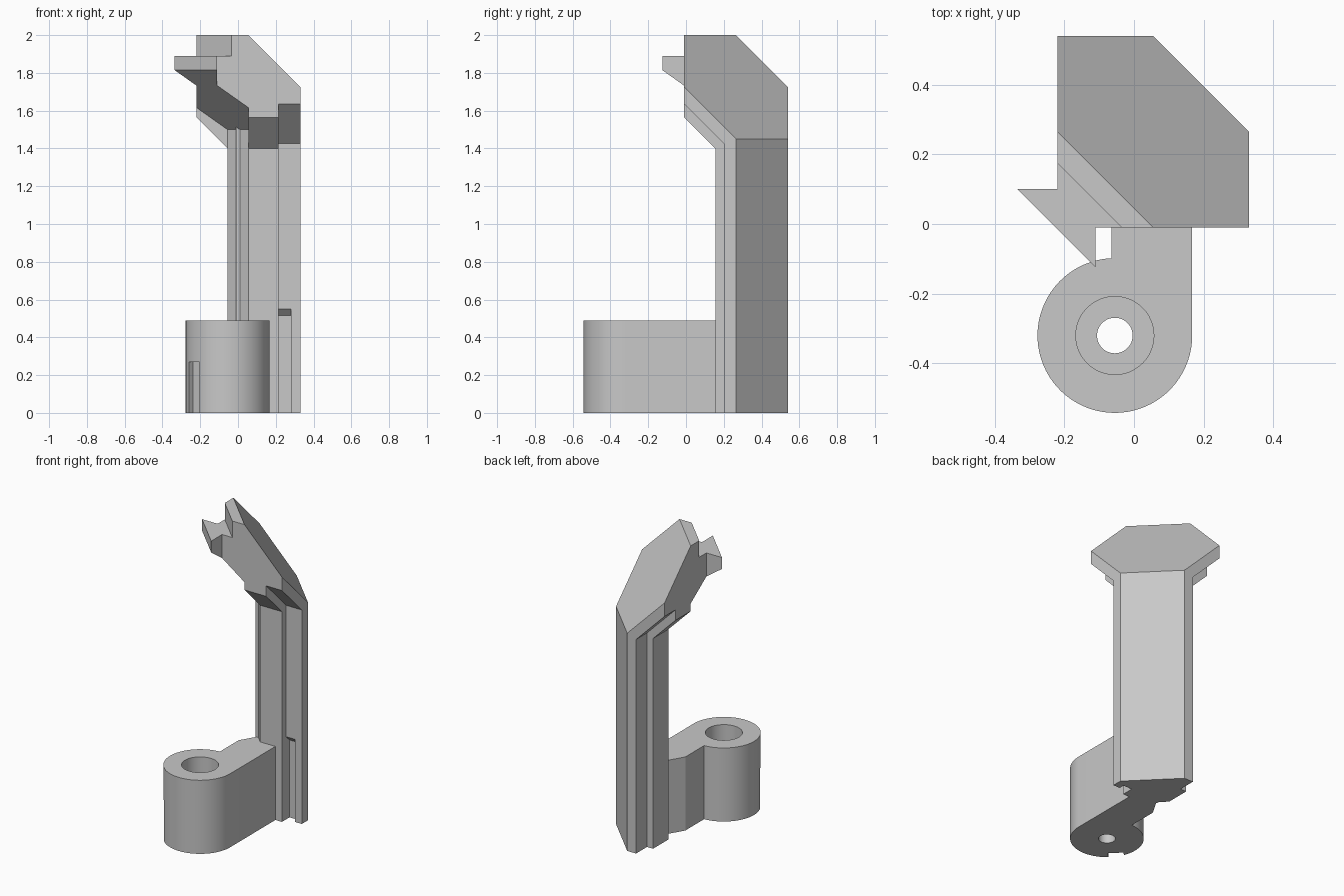
import bpy, bmesh
from math import radians, sin, cos
from mathutils import Vector, Matrix

if "Cube" in bpy.data.objects:
    bpy.data.objects.remove(bpy.data.objects["Cube"], do_unlink=True)

grey = bpy.data.materials.new("plain grey")
grey.use_nodes = True
grey.diffuse_color = (0.58, 0.58, 0.58, 1)
grey.node_tree.nodes["Principled BSDF"].inputs["Base Color"].default_value = grey.diffuse_color


def finish(name, bm):
    bmesh.ops.recalc_face_normals(bm, faces=bm.faces[:])
    mesh = bpy.data.meshes.new(name)
    bm.to_mesh(mesh)
    bm.free()
    mesh.materials.append(grey)
    ob = bpy.data.objects.new(name, mesh)
    bpy.context.collection.objects.link(ob)
    return ob


def solid(name, xr, yr, zr, planes=(), mirrored=False):
    """Box trimmed by planes (normal, d), keeping normal.p <= d."""
    bm = bmesh.new()
    bmesh.ops.create_cube(bm, size=1)
    for v in bm.verts:
        v.co = [r[0] if c < 0 else r[1] for c, r in zip(v.co, (xr, yr, zr))]
    for n, d in planes:
        n = Vector(n)
        cut = bmesh.ops.bisect_plane(bm, geom=bm.verts[:] + bm.edges[:] + bm.faces[:], dist=1e-5,
                                     plane_co=n * (d / n.length_squared), plane_no=n, clear_outer=True)
        edges = [e for e in bm.edges if e.is_boundary]
        if edges:
            bmesh.ops.holes_fill(bm, edges=edges, sides=0)
    if mirrored:  # reflect across the diagonal symmetry plane
        for v in bm.verts:
            v.co.x, v.co.y = v.co.y - 0.21, v.co.x + 0.21
    return finish(name, bm)


def cylinder(name, x, y, r, z0, z1):
    bm = bmesh.new()
    bmesh.ops.create_cone(bm, cap_ends=True, segments=48, radius1=r, radius2=r, depth=z1 - z0,
                          matrix=Matrix.Translation((x, y, (z0 + z1) / 2)))
    return finish(name, bm)


def cut_with(ob, cutter):
    mod = ob.modifiers.new("cut", 'BOOLEAN')
    mod.operation = 'DIFFERENCE'
    mod.solver = 'EXACT'
    mod.object = cutter
    cutter.hide_render = True
    bpy.context.view_layer.objects.active = ob
    bpy.ops.object.modifier_apply(modifier=mod.name)
    bpy.data.objects.remove(cutter, do_unlink=True)


SLOPE = ((1, 1, 1), 2.045)            # sloping top of the head
BACK = ((1, 1, 0), 0.595)             # diagonal back of the post
UNDER = ((-0.707, -0.707, -1), -1.648)  # sloping underside of the head

# Post: inner core and outer flange
solid("post_core", (-0.055, 0.215), (0.155, 0.425), (0, 2),
      [((-1, -1, 0), -0.21), BACK, SLOPE])
flange = solid("post_flange", (-0.01, 0.33), (0.2, 0.54), (0, 2), [BACK, SLOPE])
for side in (False, True):
    cut_with(flange, solid("flange_notch", (0.215, 0.28), (0.15, 0.235), (-0.1, 0.7),
                           [((0, 1, 1), 0.75)], side))

# Head: stepped centre with ribs and flanges on both sides
solid("head_centre", (-0.22, 0.055), (-0.01, 0.265), (1.3, 2),
      [((-1, -1, 0), 0.045), UNDER, SLOPE])
solid("head_step", (-0.22, 0.055), (-0.01, 0.265), (1.3, 1.89),
      [((-1, -1, 0), 0.225), UNDER, SLOPE])
solid("head_prong", (-0.335, -0.11), (-0.125, 0.1), (1.3, 1.89),
      [((-1, -1, 0), 0.235), UNDER])
for side, label in ((False, "left"), (True, "right")):
    solid(label + "_head_rib", (0.055, 0.215), (-0.01, 0.265), (1.2, 2),
          [((0, -1, -1), -1.555), SLOPE], side)
    solid(label + "_head_flange", (0.055, 0.33), (-0.01, 0.265), (1.2, 2),
          [((0, -1, -1), -1.625), SLOPE], side)

# Lug: round eye with an arm reaching the post
CX, CY, R, TOP = -0.055, -0.32, 0.222, 0.49
arc = [radians(-a * 267.4 / 56) for a in range(57)]
outline = [(CX + R * cos(a), CY + R * sin(a)) for a in arc]
outline += [(-0.065, 0.1), (0.0, 0.21), (0.1, 0.22), (0.167, 0.2)]
bm = bmesh.new()
base = bm.faces.new([bm.verts.new((x, y, 0)) for x, y in outline])
top = bmesh.ops.extrude_face_region(bm, geom=[base])["geom"]
bmesh.ops.translate(bm, vec=(0, 0, TOP), verts=[g for g in top if isinstance(g, bmesh.types.BMVert)])
lug = finish("lug", bm)
cut_with(lug, cylinder("counterbore", CX, CY, 0.112, 0.15, 0.6))
cut_with(lug, cylinder("bolt_hole", CX, CY, 0.051, -0.1, 0.3))

# Notch at the foot of the eye, on its outer diagonal side
notch = solid("lug_notch", (0.175, 0.3), (-0.085, 0.01), (-0.1, 0.27))
notch.data.transform(Matrix.Translation((CX, CY, 0)) @ Matrix.Rotation(radians(225), 4, 'Z'))
cut_with(lug, notch)

bpy.ops.object.select_all(action='DESELECT')
lug.select_set(True)
bpy.context.view_layer.objects.active = lug
bpy.ops.object.shade_smooth_by_angle(angle=radians(30))
